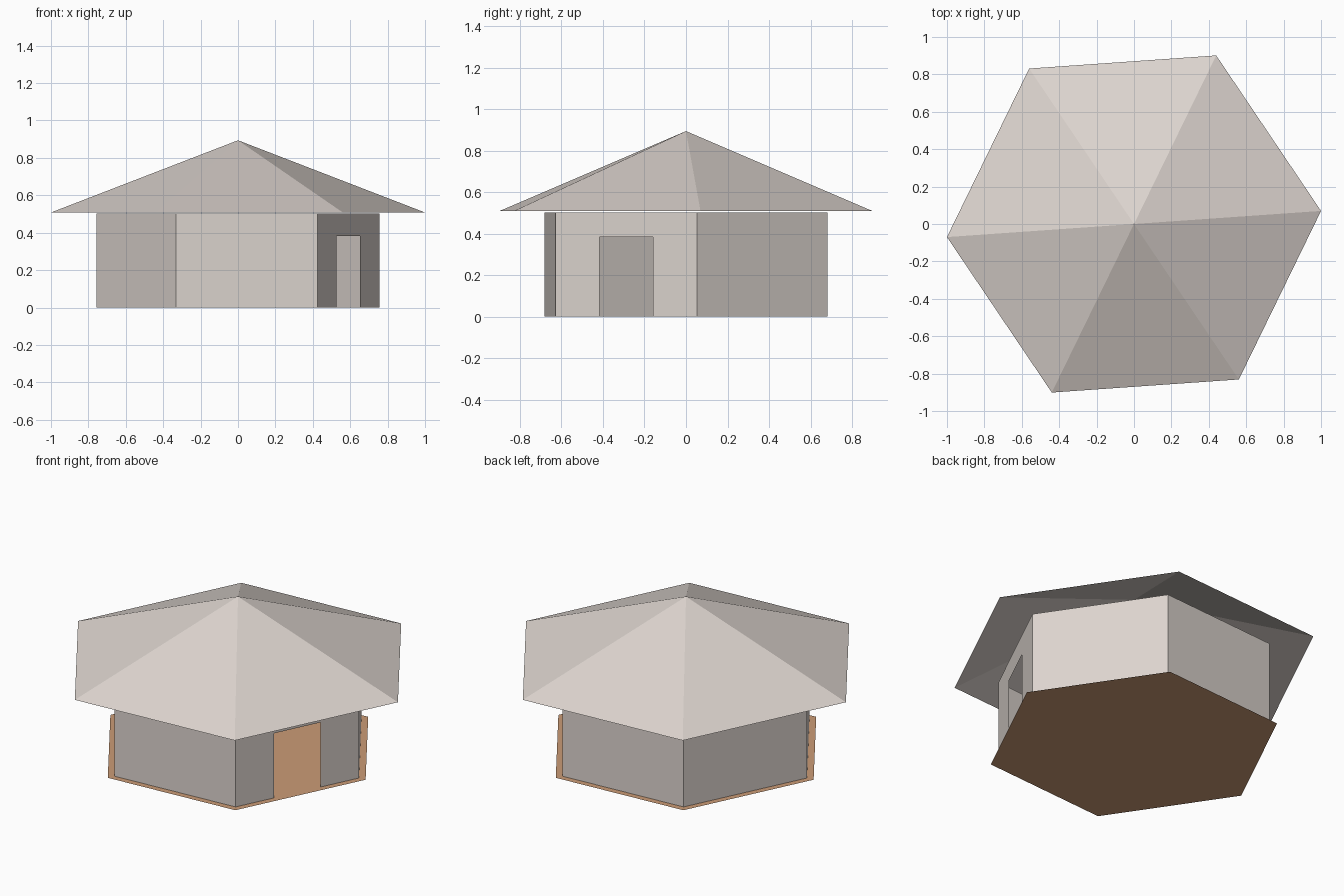
import bpy
import bmesh
from math import cos, sin, radians, tau
from mathutils import Vector

cube = bpy.data.objects.get("Cube")
if cube:
    bpy.data.objects.remove(cube)


def material(name, colour):
    mat = bpy.data.materials.new(name)
    mat.use_nodes = True
    mat.diffuse_color = (*colour, 1)
    mat.node_tree.nodes["Principled BSDF"].inputs["Base Color"].default_value = (*colour, 1)
    return mat


plaster = material("warm pale grey", (0.72, 0.66, 0.62))
earth = material("tan", (0.60, 0.33, 0.18))

TURN = radians(4)   # the whole hut is turned slightly about z
WALL_TOP, DOOR_TOP, EAVES, APEX = 0.502, 0.383, 0.508, 0.894


def hexagon(radius, z):
    return [Vector((radius * cos(TURN + i * tau / 6), radius * sin(TURN + i * tau / 6), z))
            for i in range(6)]


def build(name, polygons, mat):
    bm = bmesh.new()
    for points in polygons:
        bm.faces.new([bm.verts.new(p) for p in points])
    bmesh.ops.remove_doubles(bm, verts=bm.verts, dist=1e-4)
    mesh = bpy.data.meshes.new(name)
    bm.to_mesh(mesh)
    bm.free()
    mesh.materials.append(mat)
    obj = bpy.data.objects.new(name, mesh)
    bpy.context.collection.objects.link(obj)
    return obj


# Floor: a flat sheet a little wider than the walls
build("floor", [hexagon(0.80, 0)], earth)

# Roof: open six-sided cone with wide eaves
eaves = hexagon(1.0025, EAVES)
apex = Vector((0, 0, APEX))
build("roof", [(eaves[i - 1], eaves[i], apex) for i in range(6)], plaster)

# Walls: thin upright panels, with a doorway cut from the last one
low = hexagon(0.758, 0)
up = Vector((0, 0, WALL_TOP))
panels = [(low[i], low[i + 1], low[i + 1] + up, low[i] + up) for i in range(5)]
start, end = low[5], low[0]
door_a, door_b = start.lerp(end, 0.31), start.lerp(end, 0.69)
head = Vector((0, 0, DOOR_TOP))
panels.append((start, door_a, door_a + head, door_b + head, door_b, end, end + up, start + up))
build("walls", panels, plaster)
